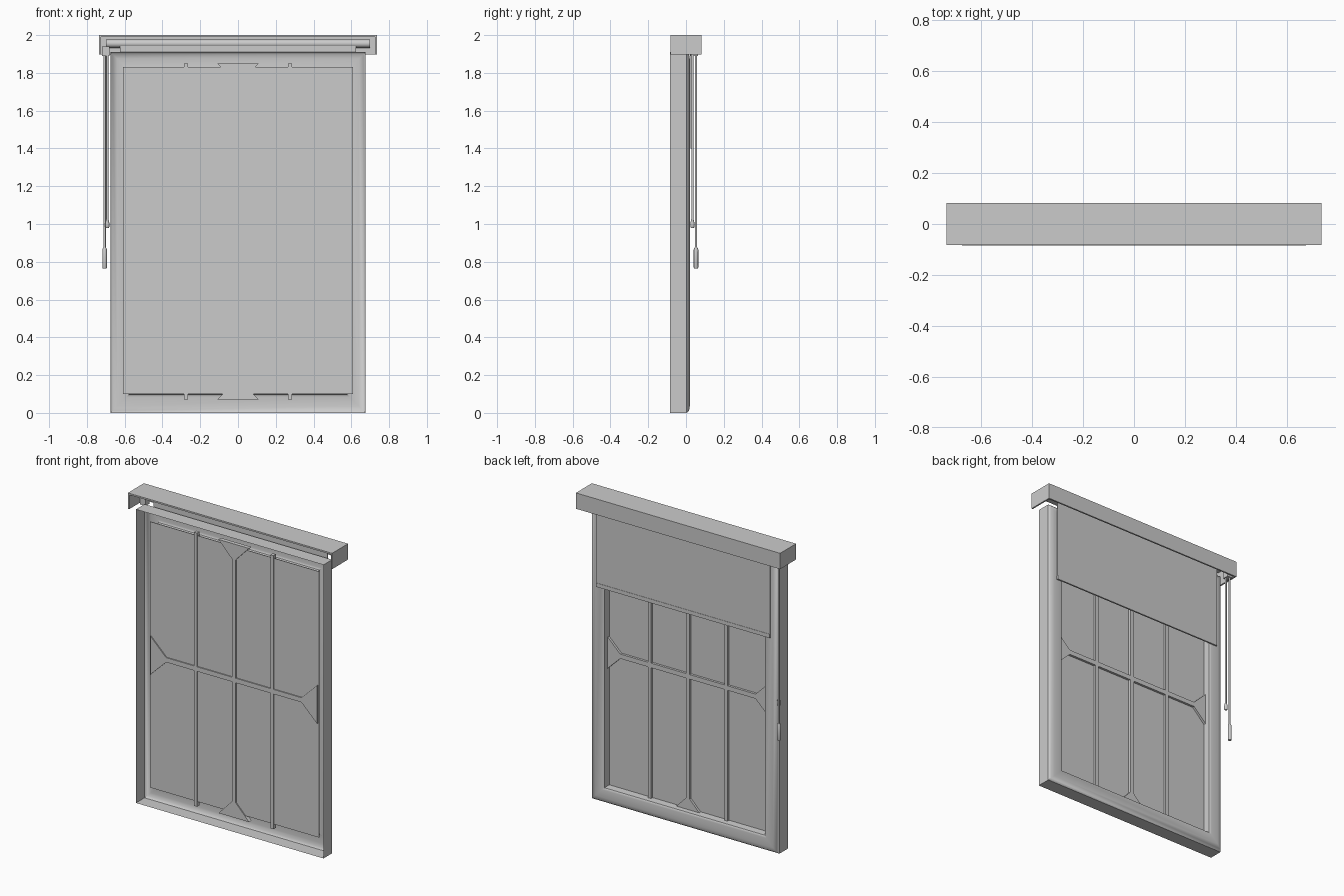
import bpy, bmesh
from math import radians
from mathutils import Vector

if "Cube" in bpy.data.objects:
    bpy.data.objects.remove(bpy.data.objects["Cube"])


def finish(name, bm, smooth=False):
    me = bpy.data.meshes.new(name)
    bm.to_mesh(me)
    bm.free()
    ob = bpy.data.objects.new(name, me)
    bpy.context.collection.objects.link(ob)
    if smooth:
        bpy.ops.object.select_all(action='DESELECT')
        bpy.context.view_layer.objects.active = ob
        ob.select_set(True)
        bpy.ops.object.shade_smooth_by_angle(angle=radians(40))
    return ob


def box(name, x, y, z):
    bm = bmesh.new()
    bmesh.ops.create_cube(bm, size=1)
    for v in bm.verts:
        v.co = Vector([a + (b - a) * (c + 0.5) for (a, b), c in zip((x, y, z), v.co)])
    return finish(name, bm)


def rect_sweep(name, x, z0, z1, profile):
    """Mitred rectangular ring from a profile of (inset, y) points."""
    bm = bmesh.new()
    rings = []
    for d, y in profile:
        corners = ((-x + d, z0 + d), (x - d, z0 + d), (x - d, z1 - d), (-x + d, z1 - d))
        rings.append([bm.verts.new((cx, y, cz)) for cx, cz in corners])
    for a, b in zip(rings, rings[1:]):
        for i in range(4):
            j = (i + 1) % 4
            bm.faces.new((a[i], a[j], b[j], b[i]))
    bmesh.ops.recalc_face_normals(bm, faces=bm.faces)
    return finish(name, bm, True)


def plate(name, outline, y0, y1):
    """Flat outline in x, z extruded along y."""
    bm = bmesh.new()
    f = bm.faces.new([bm.verts.new((x, y0, z)) for x, z in outline])
    ext = bmesh.ops.extrude_face_region(bm, geom=[f])
    for v in ext['geom']:
        if isinstance(v, bmesh.types.BMVert):
            v.co.y = y1
    bmesh.ops.recalc_face_normals(bm, faces=bm.faces)
    return finish(name, bm)


def lathe(name, x, y, profile, sides=12):
    """Upright turned part from (radius, z) sections."""
    bm = bmesh.new()
    rot = [Vector((1, 0, 0)), ]
    from mathutils import Matrix
    rot = [Matrix.Rotation(radians(360 * i / sides), 3, 'Z') @ rot[0] for i in range(sides)]
    rings = [[bm.verts.new((x + r * d.x, y + r * d.y, z)) for d in rot] for r, z in profile]
    for a, b in zip(rings, rings[1:]):
        for i in range(sides):
            j = (i + 1) % sides
            bm.faces.new((a[i], a[j], b[j], b[i]))
    bm.faces.new(rings[0])
    bm.faces.new(rings[-1])
    bmesh.ops.recalc_face_normals(bm, faces=bm.faces)
    return finish(name, bm, True)


# Window frame: a moulded shell, open on the wall side
rect_sweep("window_frame", 0.675, 0.0, 1.91,
           [(0, -0.085), (0, 0.003), (0.012, 0.016), (0.035, 0.02), (0.085, 0.02),
            (0.097, 0.012), (0.1, -0.035)])

# Glass pane
box("glass", (-0.608, 0.608), (-0.037, -0.033), (0.1, 1.83))

# Glazing bars; the middle ones flare out where they meet the frame
MID, YB0, YB1 = 0.965, -0.044, -0.018
for side, x in (("left", -0.275), ("right", 0.275)):
    box("glazing_bar_" + side, (x - 0.011, x + 0.011), (YB0, YB1), (0.07, 1.85))
plate("glazing_bar_centre",
      [(-0.11, 0.07), (0.11, 0.07), (0.014, 0.17), (0.014, 1.75), (0.11, 1.85),
       (-0.11, 1.85), (-0.014, 1.75), (-0.014, 0.17)], YB0, YB1)
plate("glazing_bar_cross",
      [(-0.6, MID - 0.125), (-0.487, MID - 0.015), (0.487, MID - 0.015), (0.6, MID - 0.125),
       (0.6, MID + 0.125), (0.487, MID + 0.015), (-0.487, MID + 0.015), (-0.6, MID + 0.125)],
      YB0, YB1)

# Valance: top, room-side face and two ends, open towards the wall
T = 0.01
box("valance_top", (-0.735, 0.735), (-0.082, 0.082), (2 - T, 2))
box("valance_face", (-0.735, 0.735), (0.082 - T, 0.082), (1.897, 2 - T))
for side, s in (("left", -1), ("right", 1)):
    xs = sorted((s * 0.735, s * (0.735 - T)))
    box("valance_end_" + side, xs, (-0.082, 0.082 - T), (1.897, 2 - T))

# Roller blind: tube, fabric and bottom bar
roller = lathe("blind_roller", 0, 0, [(0.022, -0.7), (0.022, 0.7)], 16)
roller.rotation_euler = (0, radians(90), 0)
roller.location = (0, 0.042, 1.955)
box("blind_fabric", (-0.625, 0.625), (0.025, 0.031), (1.42, 1.96))
box("blind_bottom_bar", (-0.625, 0.625), (0.023, 0.033), (1.40, 1.425))

# Pull cords with weights, hung from a small bracket
box("cord_bracket", (-0.72, -0.68), (0.022, 0.064), (1.89, 1.94))
lathe("cord_short", -0.692, 0.034,
      [(0.007, 0.978), (0.011, 0.985), (0.011, 1.005), (0.006, 1.025), (0.006, 1.9)])
lathe("cord_long", -0.706, 0.053, [(0.006, 0.86), (0.006, 1.9)])
lathe("cord_tassel", -0.706, 0.053,
      [(0.01, 0.765), (0.012, 0.77), (0.012, 0.865), (0.008, 0.875)])
